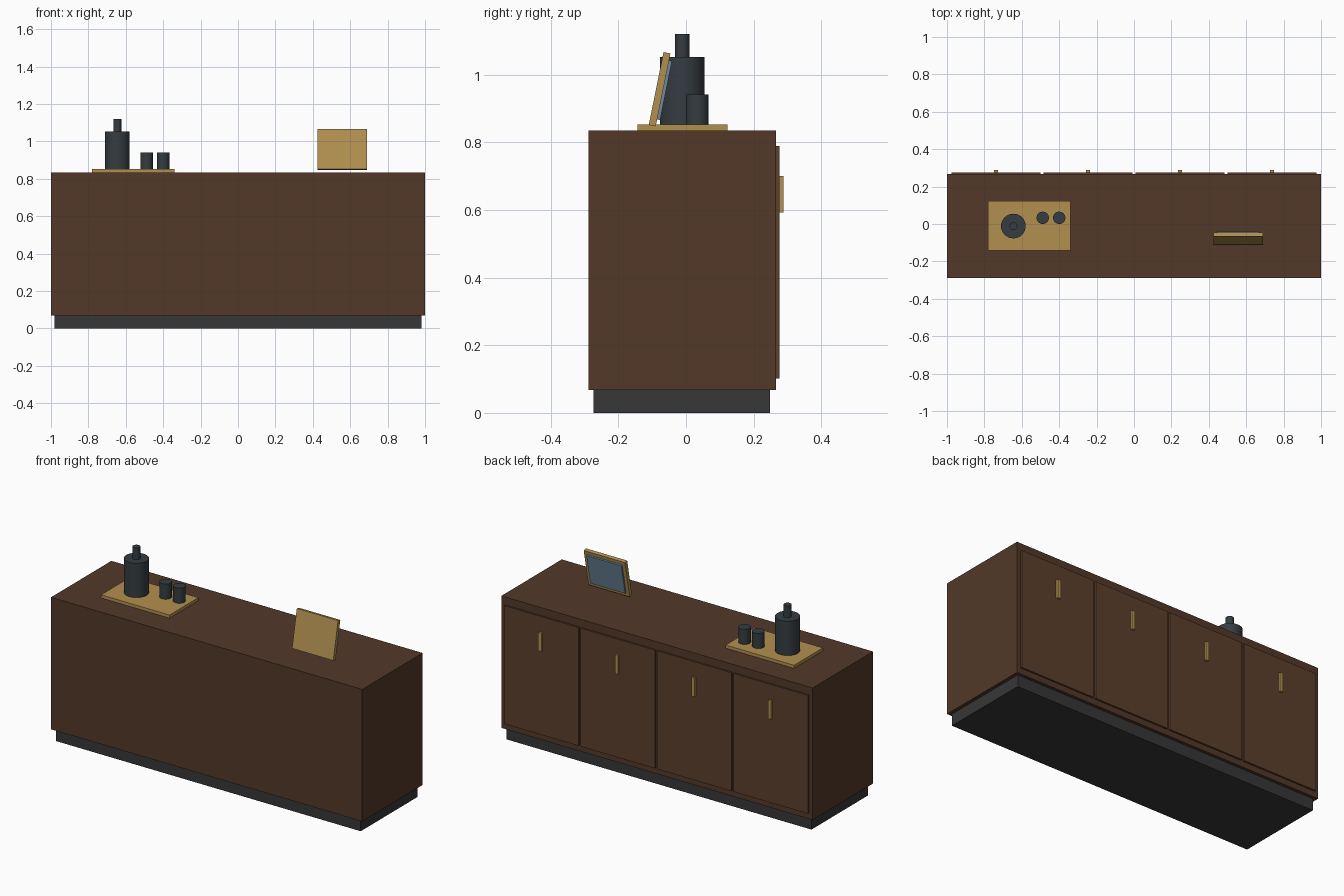
import bpy, math
from mathutils import Matrix, Vector

if "Cube" in bpy.data.objects:
    bpy.data.objects.remove(bpy.data.objects["Cube"])


def material(name, rgb):
    m = bpy.data.materials.new(name)
    m.diffuse_color = (*rgb, 1)
    m.use_nodes = True
    m.node_tree.nodes["Principled BSDF"].inputs["Base Color"].default_value = m.diffuse_color
    return m


WOOD = material("dark_wood", (0.085, 0.04, 0.022))
DOOR = material("door_wood", (0.105, 0.05, 0.025))
BLACK = material("plinth_black", (0.04, 0.038, 0.038))
BRASS = material("brass", (0.45, 0.28, 0.08))
CLAY = material("dark_ceramic", (0.035, 0.046, 0.052))
GLASS = material("picture_blue", (0.16, 0.25, 0.35))


def box(name, mat, x, y, z):
    """Box from (min, max) ranges, origin at its centre."""
    bpy.ops.mesh.primitive_cube_add(size=1, location=[sum(r) / 2 for r in (x, y, z)])
    ob = bpy.context.object
    ob.name = name
    ob.data.transform(Matrix.Diagonal((x[1] - x[0], y[1] - y[0], z[1] - z[0], 1)))
    ob.data.materials.append(mat)
    return ob


def cylinder(name, mat, x, y, radius, z0, z1):
    bpy.ops.mesh.primitive_cylinder_add(vertices=32, radius=radius, depth=z1 - z0,
                                        location=(x, y, (z0 + z1) / 2))
    ob = bpy.context.object
    ob.name = name
    ob.data.materials.append(mat)
    bpy.ops.object.shade_smooth_by_angle(angle=math.radians(35))
    return ob


# Cabinet carcass on a recessed plinth
box("plinth", BLACK, (-0.98, 0.98), (-0.273, 0.248), (0, 0.068))
box("cabinet_body", WOOD, (-1, 1), (-0.288, 0.266), (0.068, 0.835))

# Four doors with pulls on the +y side
for i in range(4):
    cx = (i - 1.5) * 0.492
    box(f"door_{i + 1}", DOOR, (cx - 0.239, cx + 0.239), (0.26, 0.276), (0.102, 0.789))
    box(f"handle_{i + 1}", BRASS, (cx - 0.01, cx + 0.01), (0.272, 0.288), (0.592, 0.70))

# Tray with bottle and two cups
TRAY_TOP = 0.853
box("tray", BRASS, (-0.78, -0.34), (-0.143, 0.122), (0.835, TRAY_TOP))
cylinder("bottle_body", CLAY, -0.645, -0.011, 0.066, TRAY_TOP, 1.052)
cylinder("bottle_neck", CLAY, -0.645, -0.011, 0.021, 1.05, 1.12)
for i, cx in enumerate((-0.488, -0.40)):
    cylinder(f"cup_{i + 1}", CLAY, cx, 0.033, 0.033, TRAY_TOP, 0.941)

# Picture frame leaning back, with its picture on the +y face
lean = Matrix.Translation((0.557, -0.078, 0.957)) @ Matrix.Rotation(-0.2, 4, "X")
frame = box("picture_frame", BRASS, (-0.1325, 0.1325), (-0.0105, 0.0105), (-0.11, 0.11))
picture = box("picture_panel", GLASS, (-0.112, 0.112), (0.0105, 0.0195), (-0.089, 0.089))
for ob in (frame, picture):
    ob.matrix_world = lean @ Matrix.Translation(Vector(ob.location))
